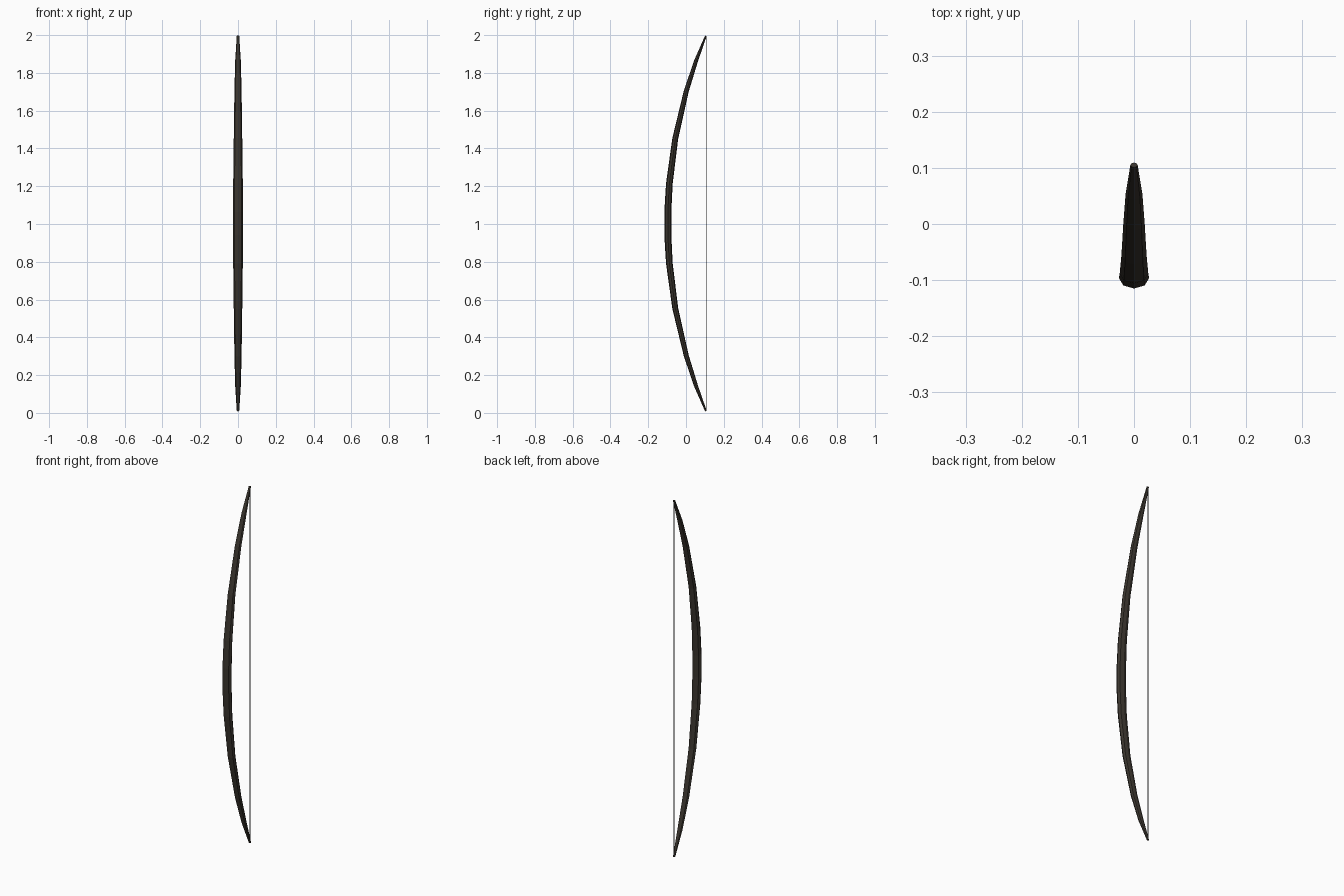
import bpy, bmesh, math
from mathutils import Vector

if "Cube" in bpy.data.objects:
    bpy.data.objects.remove(bpy.data.objects["Cube"])

def material(name, rgb):
    m = bpy.data.materials.new(name)
    m.diffuse_color = (*rgb, 1)
    m.use_nodes = True
    m.node_tree.nodes["Principled BSDF"].inputs["Base Color"].default_value = m.diffuse_color
    return m

def tube(name, rings, sides, mat):
    """Loft elliptical rings: (centre, sideways radius, depth vector)."""
    bm = bmesh.new()
    loops = []
    for c, rx, depth in rings:
        loops.append([bm.verts.new(c + Vector((rx * math.cos(a), 0, 0)) + depth * math.sin(a))
                      for a in (2 * math.pi * i / sides for i in range(sides))])
    for a, b in zip(loops, loops[1:]):
        for i in range(sides):
            j = (i + 1) % sides
            bm.faces.new((a[i], a[j], b[j], b[i]))
    bm.faces.new(loops[0])
    bm.faces.new(loops[-1])
    bmesh.ops.recalc_face_normals(bm, faces=bm.faces)
    me = bpy.data.meshes.new(name)
    bm.to_mesh(me)
    bm.free()
    me.materials.append(mat)
    ob = bpy.data.objects.new(name, me)
    bpy.context.collection.objects.link(ob)
    return ob

wood = material("dark wood", (0.042, 0.035, 0.027))
cord = material("grey cord", (0.10, 0.10, 0.10))

# Bow stave: tapering octagonal section swept along a circular arc
MID, R, Y0 = 1.003, 2.54, -0.097
half = [(0.06, 0.0270), (0.21, 0.0255), (0.45, 0.0225), (0.70, 0.0190),
        (0.86, 0.0150), (0.993, 0.0065)]
stations = [(-d, r) for d, r in reversed(half)] + half
rings = []
for d, r in stations:
    ang = math.asin(d / R)
    centre = Vector((0, Y0 + R * (1 - math.cos(ang)), MID + d))
    depth = Vector((0, math.cos(ang), -math.sin(ang))) * r * 0.69
    rings.append((centre, r, depth))
tube("bow_stave", rings, 8, wood)

# Bowstring: thin straight cord between the tips
tube("bow_string", [(Vector((0, 0.107, z)), 0.003, Vector((0, 0.002, 0)))
                    for z in (0.015, 1.99)], 6, cord)
